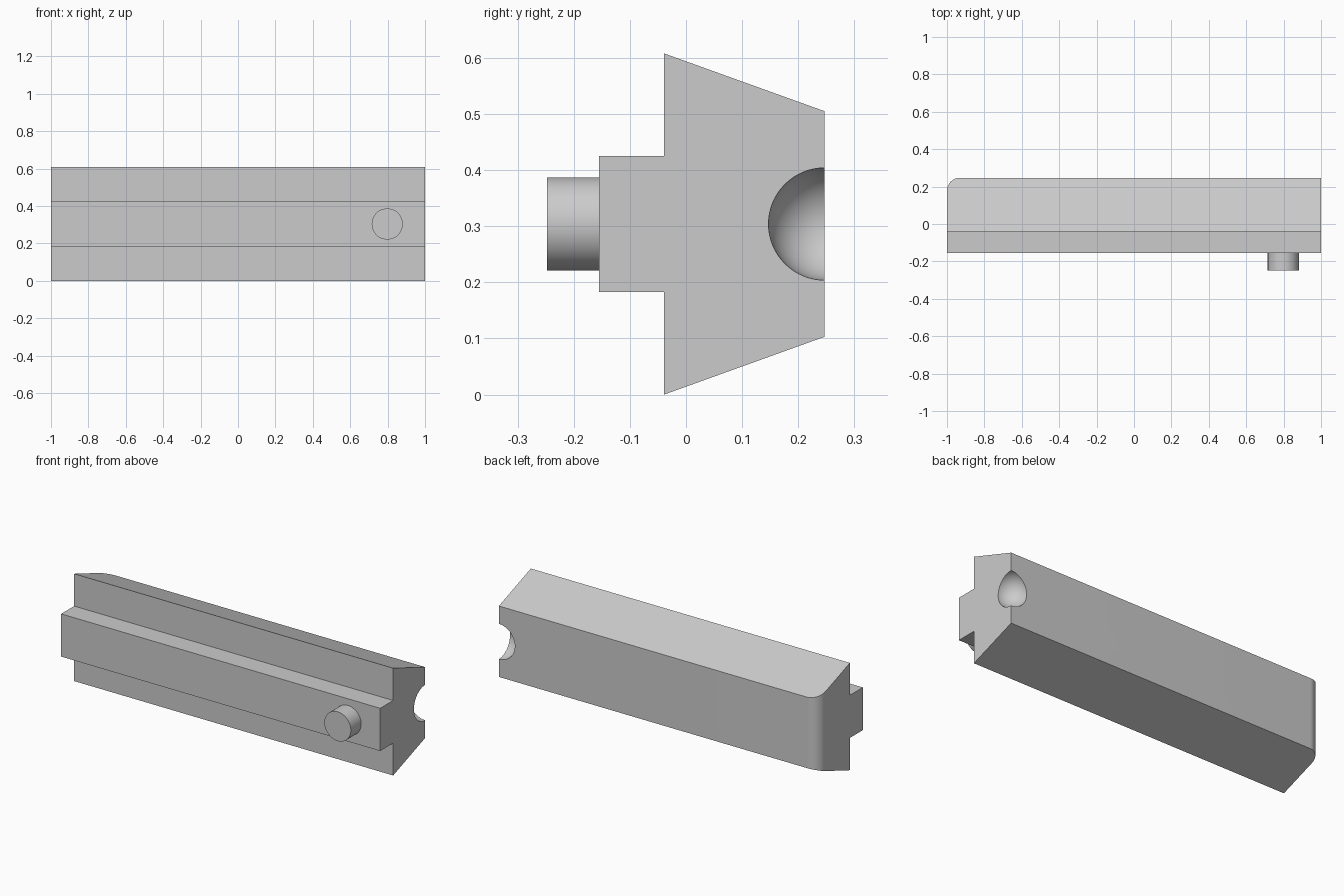
import bpy
import bmesh
from math import cos, sin, pi, radians
from mathutils import Matrix, Vector

cube = bpy.data.objects.get("Cube")
if cube:
    bpy.data.objects.remove(cube, do_unlink=True)

# Single grey material
grey = bpy.data.materials.new("plain_grey")
grey.use_nodes = True
colour = (0.6, 0.6, 0.6, 1)
grey.diffuse_color = colour
grey.node_tree.nodes["Principled BSDF"].inputs["Base Color"].default_value = colour

MID = 0.304      # height of the symmetry plane
BACK = 0.247     # y of the back face


def add_object(name, bm):
    bmesh.ops.recalc_face_normals(bm, faces=bm.faces)
    mesh = bpy.data.meshes.new(name)
    bm.to_mesh(mesh)
    bm.free()
    mesh.materials.append(grey)
    obj = bpy.data.objects.new(name, mesh)
    bpy.context.collection.objects.link(obj)
    return obj


def prism(name, outline, direction):
    bm = bmesh.new()
    face = bm.faces.new([bm.verts.new(p) for p in outline])
    ext = bmesh.ops.extrude_face_region(bm, geom=[face])["geom"]
    moved = [v for v in ext if isinstance(v, bmesh.types.BMVert)]
    bmesh.ops.translate(bm, verts=moved, vec=Vector(direction))
    return add_object(name, bm)


def select_only(obj):
    bpy.ops.object.select_all(action="DESELECT")
    obj.select_set(True)
    bpy.context.view_layer.objects.active = obj


def cut(obj, cutter, operation):
    select_only(obj)
    mod = obj.modifiers.new("cut", "BOOLEAN")
    mod.operation = operation
    mod.solver = "EXACT"
    mod.object = cutter
    bpy.ops.object.modifier_apply(modifier=mod.name)
    bpy.data.objects.remove(cutter, do_unlink=True)


# Rail: mirrored cross-section swept along x, overlong so the plan trims it
half = [(-0.155, 0.121), (-0.039, 0.121), (-0.039, MID), (BACK + 0.1, 0.165)]
section = half + [(y, -h) for y, h in reversed(half)]
rail = prism("rail", [(-1.1, y, MID + h) for y, h in section], (2.2, 0, 0))

# Plan outline with one rounded back corner
R = 0.07
arc = [(-1 + R + R * cos(a), BACK - R + R * sin(a), -0.1)
       for a in (pi / 2 + i * pi / 32 for i in range(17))]
plan = [(-1, -0.3, -0.1), (1, -0.3, -0.1), (1, BACK, -0.1)] + arc
cut(rail, prism("plan_trim", plan, (0, 0, 1)), "INTERSECT")

# Spherical notch at the opposite back corner
bm = bmesh.new()
bmesh.ops.create_uvsphere(bm, u_segments=64, v_segments=32, radius=0.1,
                          matrix=Matrix.Translation((1, BACK, MID)))
cut(rail, add_object("notch_cutter", bm), "DIFFERENCE")

# Round pin on the front
bm = bmesh.new()
bmesh.ops.create_cone(bm, cap_ends=True, segments=64, radius1=0.083,
                      radius2=0.083, depth=0.093,
                      matrix=Matrix.Translation((0.798, -0.2015, MID))
                      @ Matrix.Rotation(pi / 2, 4, "X"))
pin = add_object("pin", bm)

for obj in (rail, pin):
    select_only(obj)
    bpy.ops.object.shade_smooth_by_angle(angle=radians(30))
